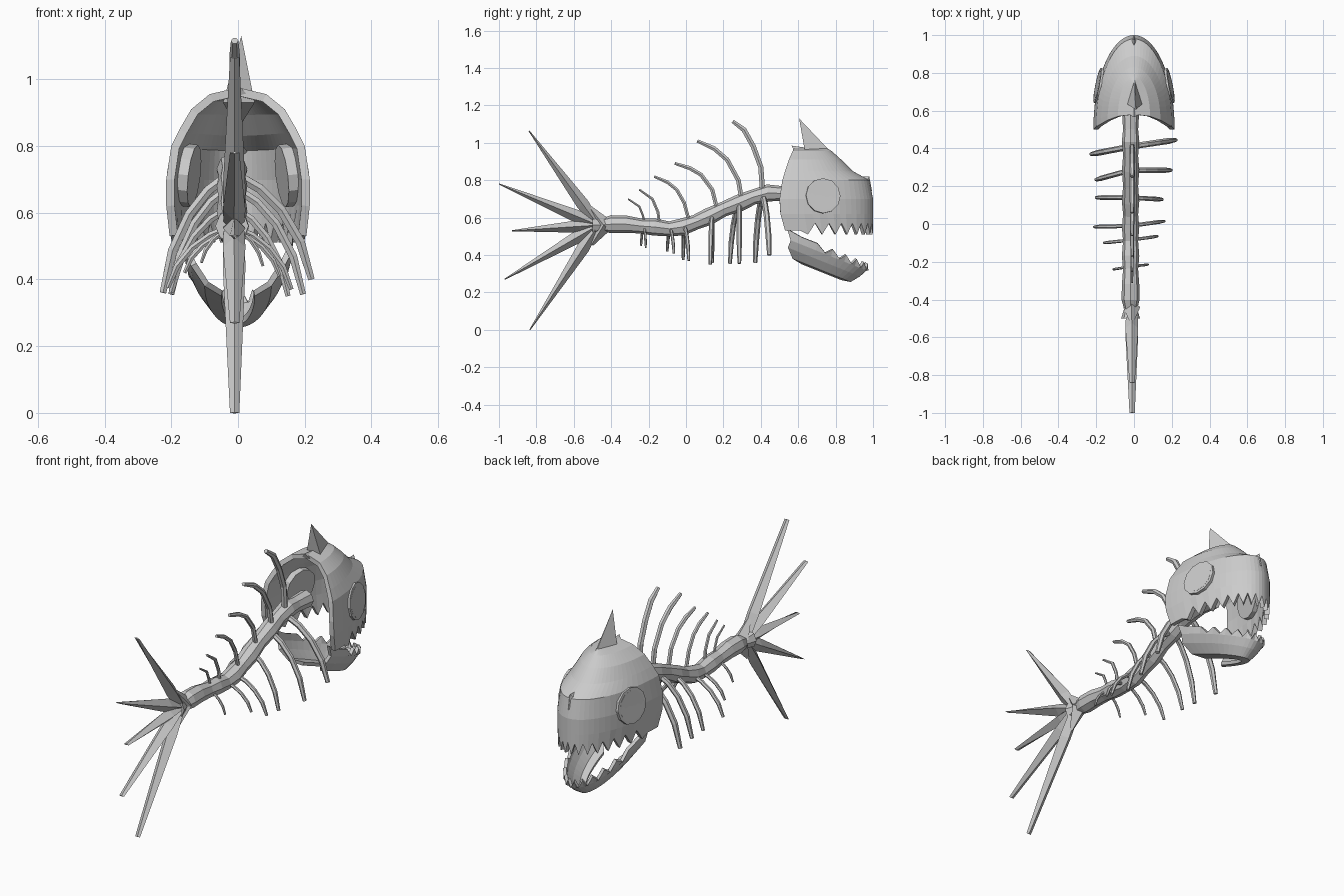
import bpy, bmesh, math
from mathutils import Vector

cube = bpy.data.objects.get("Cube")
if cube:
    bpy.data.objects.remove(cube)

bone = bpy.data.materials.new("bone_grey")
bone.use_nodes = True
bone.diffuse_color = (0.6, 0.6, 0.6, 1)
bone.node_tree.nodes["Principled BSDF"].inputs["Base Color"].default_value = (0.6, 0.6, 0.6, 1)


def finish(name, bm):
    me = bpy.data.meshes.new(name)
    bm.to_mesh(me)
    bm.free()
    me.materials.append(bone)
    ob = bpy.data.objects.new(name, me)
    bpy.context.collection.objects.link(ob)
    return ob


def tube(name, path, radii, sides=6, ref=(1, 0, 0)):
    """Sweep a polygon along path; each radius is (along ref, across ref)."""
    bm = bmesh.new()
    pts = [Vector(p) for p in path]
    rings = []
    for i, p in enumerate(pts):
        t = (pts[min(i + 1, len(pts) - 1)] - pts[max(i - 1, 0)]).normalized()
        n = t.cross(Vector(ref)).normalized()
        b = n.cross(t)
        ra, rb = radii[i] if isinstance(radii[i], tuple) else (radii[i], radii[i])
        angles = [2 * math.pi * k / sides for k in range(sides)]
        rings.append([bm.verts.new(p + b * ra * math.cos(a) + n * rb * math.sin(a)) for a in angles])
    for r, s in zip(rings, rings[1:]):
        for k in range(sides):
            m = (k + 1) % sides
            bm.faces.new((r[k], r[m], s[m], s[k]))
    bm.faces.new(rings[0])
    bm.faces.new(rings[-1])
    bmesh.ops.recalc_face_normals(bm, faces=bm.faces)
    return finish(name, bm)


def shell(name, rows, cols, thickness, edit):
    """U-shaped wall open at the back; rows are (back y, front y, half width, z)."""
    bm = bmesh.new()
    grid = []
    for r, (yb, yf, w, z) in enumerate(rows):
        line = []
        for c in range(cols + 1):
            a = math.pi * (c / cols - 0.5)
            v = Vector((w * math.sin(a), yb + (yf - yb) * math.cos(a), z))
            line.append(bm.verts.new(edit(r, c, v)))
        grid.append(line)
    for lo, hi in zip(grid, grid[1:]):
        for c in range(cols):
            bm.faces.new((lo[c], hi[c], hi[c + 1], lo[c + 1]))
    bmesh.ops.remove_doubles(bm, verts=bm.verts, dist=0.0005)
    bmesh.ops.recalc_face_normals(bm, faces=bm.faces)
    mid = Vector((0, 0.65, sum(r[3] for r in rows) / len(rows)))
    if sum(f.normal.dot(f.calc_center_median() - mid) * f.calc_area() for f in bm.faces) < 0:
        bmesh.ops.reverse_faces(bm, faces=bm.faces)
    ob = finish(name, bm)
    mod = ob.modifiers.new("thickness", "SOLIDIFY")
    mod.thickness = thickness
    mod.offset = -1
    return ob


def hull(name, points):
    bm = bmesh.new()
    for p in points:
        bm.verts.new(p)
    bmesh.ops.convex_hull(bm, input=bm.verts)
    return finish(name, bm)


# Skull dome with a toothed lower rim
COLS = 36
skull_rows = [(0.53, 1.0, 0.205, 0.56), (0.505, 1.0, 0.215, 0.62), (0.5, 1.0, 0.215, 0.70),
              (0.515, 0.98, 0.2, 0.80), (0.53, 0.89, 0.175, 0.85), (0.55, 0.83, 0.14, 0.91),
              (0.57, 0.78, 0.085, 0.955), (0.58, 0.75, 0.0, 0.975)]


def upper_teeth(r, c, v):
    if r == 0:
        edge = min(c, COLS - c)
        v.z = 0.53 if edge < 3 else (0.51 if c % 2 else 0.57)
    return v


skull = shell("skull", skull_rows, COLS, 0.025, upper_teeth)

# Eye openings cut through the skull, each lined by a shallow socket cup
for side, label in ((1, "left"), (-1, "right")):
    axis = Vector((side, 0.2, 0.12)).normalized()
    centre = Vector((0.175 * side, 0.73, 0.715))
    cutter = tube("eye_cutter", [centre - axis * 0.09, centre + axis * 0.1], [0.085] * 2, 12, (0, 1, 0))
    cut = skull.modifiers.new("eye_hole", "BOOLEAN")
    cut.operation = "DIFFERENCE"
    cut.solver = "EXACT"
    cut.object = cutter
    cutter.hide_render = True
    tube(label + "_eye_socket",
         [centre + axis * d for d in (-0.045, 0.02, 0.021, -0.03)],
         [0.094, 0.094, 0.08, 0.072], 12, (0, 1, 0))

# Bake the cuts and drop the cutters
bpy.context.view_layer.update()
baked = bpy.data.meshes.new_from_object(skull.evaluated_get(bpy.context.evaluated_depsgraph_get()))
skull.modifiers.clear()
skull.data = baked
for ob in [o for o in bpy.data.objects if o.name.startswith("eye_cutter")]:
    bpy.data.objects.remove(ob)

# Crest horn, rear crest bump and nose nub
hull("crest_horn", [(0.01, 0.605, 1.13), (0, 0.87, 0.85), (0.05, 0.64, 0.93), (-0.045, 0.64, 0.93),
                    (0.03, 0.66, 0.97), (-0.025, 0.66, 0.97), (0, 0.75, 0.975)])
hull("rear_crest", [(0, 0.565, 0.985), (0.03, 0.58, 0.95), (-0.03, 0.58, 0.95), (0, 0.67, 0.97)])
hull("nose_nub", [(0, 0.98, 0.82), (0.03, 0.96, 0.78), (-0.03, 0.96, 0.78), (0, 0.88, 0.82), (0, 0.995, 0.74)])

# Lower jaw: sloping horseshoe scoop with teeth and raised hinge ends
jaw_rows = [(0.57, 0.975, 0.165, 0.515), (0.56, 0.965, 0.16, 0.475), (0.545, 0.93, 0.14, 0.43),
            (0.57, 0.88, 0.1, 0.38), (0.62, 0.83, 0.05, 0.37)]


def lower_teeth(r, c, v):
    v.z -= 0.4 * (v.y - 0.57)
    if r == 0:
        edge = min(c, 28 - c)
        if edge == 0:
            v.z, v.y = 0.54, 0.54
        elif edge > 2 and c % 2 == 0:
            v.z -= 0.035
    return v


shell("lower_jaw", jaw_rows, 28, 0.018, lower_teeth)

# Spine with knobbly vertebrae
CX = -0.018
spine = [(0.6, 0.725), (0.5, 0.73), (0.44, 0.732), (0.36, 0.71), (0.29, 0.68), (0.2, 0.645), (0.12, 0.605),
         (0.05, 0.575), (-0.02, 0.55), (-0.09, 0.54), (-0.17, 0.55), (-0.24, 0.555), (-0.32, 0.565),
         (-0.40, 0.565), (-0.45, 0.56), (-0.5, 0.56)]
knobs = [0.04 if i % 2 else 0.046 for i in range(len(spine) - 3)] + [0.048, 0.035, 0.05]
tube("spine", [(CX, y, z) for y, z in spine], knobs, 8)

# Swept-back dorsal bones
dorsal = [[(0.41, 0.73), (0.4, 0.87), (0.36, 0.98), (0.31, 1.07), (0.25, 1.115)],
          [(0.3, 0.68), (0.28, 0.8), (0.22, 0.91), (0.15, 0.97), (0.06, 1.01)],
          [(0.17, 0.63), (0.14, 0.75), (0.08, 0.83), (0.02, 0.865), (-0.06, 0.89)],
          [(0.02, 0.57), (-0.01, 0.68), (-0.05, 0.75), (-0.1, 0.79), (-0.17, 0.82)],
          [(-0.14, 0.55), (-0.15, 0.63), (-0.18, 0.7), (-0.25, 0.75)],
          [(-0.22, 0.56), (-0.23, 0.61), (-0.25, 0.66), (-0.31, 0.7)]]
for i, path in enumerate(dorsal):
    r = 0.016 - 0.0018 * i
    tube(f"dorsal_bone_{i + 1}", [(-0.01, y, z) for y, z in path], [r] * (len(path) - 1) + [r * 0.7])

# Rib pairs: base (y, z), then left and right tips
ribs = [((0.41, 0.72), (0.22, 0.445, 0.40), (-0.225, 0.37, 0.36)),
        ((0.285, 0.68), (0.195, 0.285, 0.355), (-0.2, 0.235, 0.355)),
        ((0.14, 0.62), (0.15, 0.13, 0.35), (-0.2, 0.14, 0.36)),
        ((-0.01, 0.56), (0.16, 0.015, 0.37), (-0.21, -0.015, 0.375)),
        ((-0.085, 0.545), (0.125, -0.065, 0.41), (-0.16, -0.1, 0.42)),
        ((-0.225, 0.555), (0.075, -0.215, 0.44), (-0.11, -0.24, 0.45))]
for i, (base, *tips) in enumerate(ribs):
    r = 0.016 - 0.0018 * i
    for label, tip in zip(("left", "right"), tips):
        start, end = Vector((CX, *base)), Vector(tip)
        d = end - start
        path = [start + Vector((d.x * h, d.y * h, d.z * v))
                for h, v in ((0, 0), (0.35, 0.15), (0.62, 0.35), (0.86, 0.65), (1, 1))]
        tube(f"{label}_rib_{i + 1}", path, [r] * 4 + [r * 0.7], 6, (0, 1, 0))

# Tail fan of tapering blades, with two short base spurs
root = Vector((-0.012, -0.47, 0.56))
for i, (y, z) in enumerate([(-0.84, 1.065), (-1.0, 0.78), (-0.93, 0.53), (-0.97, 0.27), (-0.835, 0.0)]):
    tip = Vector((-0.01, y, z))
    tube(f"tail_blade_{i + 1}", [root, root.lerp(tip, 0.22), tip],
         [(0.03, 0.02), (0.034, 0.034), (0.014, 0.003)], 4)
for label, y, z in (("upper", -0.52, 0.66), ("lower", -0.505, 0.455)):
    tube(label + "_tail_spur", [(-0.012, -0.44, 0.56), (-0.012, y, z)], [0.045, 0.01], 4)
